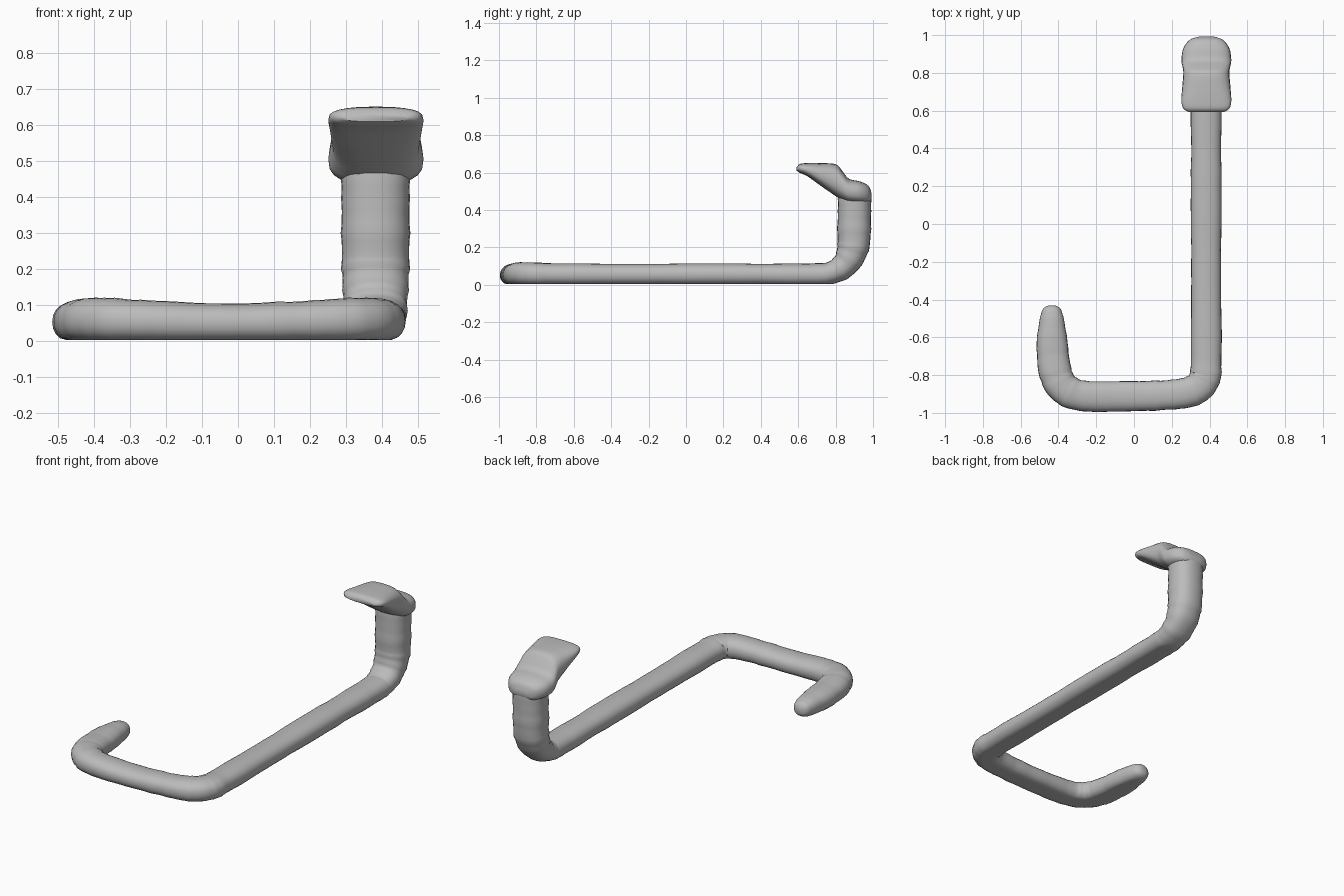
import bpy, bmesh, math, random
from mathutils import Vector

cube = bpy.data.objects.get("Cube")
if cube:
    bpy.data.objects.remove(cube, do_unlink=True)
random.seed(4)

grey = bpy.data.materials.new("stone grey")
grey.use_nodes = True
colour = (0.5, 0.5, 0.5, 1)
grey.diffuse_color = colour
grey.node_tree.nodes["Principled BSDF"].inputs["Base Color"].default_value = colour

SIDES = 24


def loft(name, rings):
    """Skin a list of closed rings and cap both ends."""
    bm = bmesh.new()
    loops = [[bm.verts.new(p) for p in ring] for ring in rings]
    for a, b in zip(loops, loops[1:]):
        for i in range(SIDES):
            j = (i + 1) % SIDES
            bm.faces.new((a[i], a[j], b[j], b[i]))
    bm.faces.new(loops[0])
    bm.faces.new(loops[-1])
    bmesh.ops.recalc_face_normals(bm, faces=bm.faces)
    mesh = bpy.data.meshes.new(name)
    bm.to_mesh(mesh)
    bm.free()
    mesh.materials.append(grey)
    obj = bpy.data.objects.new(name, mesh)
    bpy.context.collection.objects.link(obj)
    for o in bpy.context.selected_objects:
        o.select_set(False)
    obj.select_set(True)
    bpy.context.view_layer.objects.active = obj
    bpy.ops.object.shade_smooth_by_angle(angle=math.radians(50))
    return obj


def section(centre, side, up, w, h, power):
    """Rounded-box cross-section in the plane of side and up."""
    ring = []
    for i in range(SIDES):
        t = 2 * math.pi * i / SIDES
        c, s = math.cos(t), math.sin(t)
        ring.append(centre + side * w * math.copysign(abs(c) ** (2 / power), c)
                    + up * h * math.copysign(abs(s) ** (2 / power), s))
    return ring


def smooth_path(points, steps):
    """Catmull-Rom samples through points of any dimension."""
    ext = [points[0]] + points + [points[-1]]
    out = []
    for a, b, c, d in zip(ext, ext[1:], ext[2:], ext[3:]):
        for k in range(steps):
            t = k / steps
            out.append([0.5 * (2 * q + (r - p) * t + (2 * p - 5 * q + 4 * r - s) * t * t
                               + (3 * q - p - 3 * r + s) * t ** 3)
                        for p, q, r, s in zip(a, b, c, d)])
    out.append(list(points[-1]))
    return out


# Body: x, y, z, half width, half height from tail tip to neck
body = smooth_path([
    (-0.435, -0.432, 0.05, 0.02, 0.02),
    (-0.435, -0.45, 0.05, 0.046, 0.04),
    (-0.435, -0.52, 0.052, 0.068, 0.055),
    (-0.432, -0.66, 0.053, 0.083, 0.06),
    (-0.415, -0.79, 0.056, 0.086, 0.062),
    (-0.37, -0.87, 0.058, 0.085, 0.063),
    (-0.27, -0.91, 0.055, 0.08, 0.059),
    (-0.05, -0.912, 0.05, 0.08, 0.055),
    (0.18, -0.905, 0.054, 0.079, 0.058),
    (0.31, -0.883, 0.058, 0.081, 0.062),
    (0.37, -0.825, 0.058, 0.083, 0.062),
    (0.382, -0.72, 0.056, 0.082, 0.06),
    (0.382, -0.3, 0.055, 0.08, 0.058),
    (0.382, 0.2, 0.056, 0.08, 0.058),
    (0.382, 0.66, 0.055, 0.081, 0.059),
    (0.382, 0.78, 0.066, 0.085, 0.061),
    (0.382, 0.855, 0.115, 0.09, 0.072),
    (0.382, 0.893, 0.2, 0.094, 0.085),
    (0.382, 0.899, 0.3, 0.096, 0.091),
    (0.382, 0.902, 0.48, 0.095, 0.088)], 6)

rings = []
side = Vector((-1, 0, 0))
for i, (x, y, z, w, h) in enumerate(body):
    before, after = body[max(i - 1, 0)], body[min(i + 1, len(body) - 1)]
    tangent = (Vector(after[:3]) - Vector(before[:3])).normalized()
    if abs(tangent.z) < 0.15:
        side = tangent.cross(Vector((0, 0, 1))).normalized()
    wobble = 1 + random.uniform(-0.025, 0.025)
    ring = section(Vector((x, y, z)), side, side.cross(tangent), w * wobble, h * wobble, 2.3)
    for p in ring:
        p.z = max(p.z, 0.004)  # flat resting underside
    rings.append(ring)
loft("body", rings)

# Head: y, bottom z, top z, half width from nape to snout
head = smooth_path([
    (0.992, 0.46, 0.49, 0.04),
    (0.975, 0.44, 0.53, 0.088),
    (0.93, 0.435, 0.553, 0.122),
    (0.87, 0.44, 0.568, 0.132),
    (0.835, 0.455, 0.61, 0.127),
    (0.8, 0.475, 0.645, 0.122),
    (0.72, 0.53, 0.651, 0.128),
    (0.65, 0.58, 0.651, 0.132),
    (0.61, 0.598, 0.647, 0.121),
    (0.592, 0.61, 0.63, 0.09)], 4)
loft("head", [section(Vector((0.383, y, (lo + hi) / 2)), Vector((1, 0, 0)), Vector((0, 0, 1)),
                      w, (hi - lo) / 2, 2.7) for y, lo, hi, w in head])
